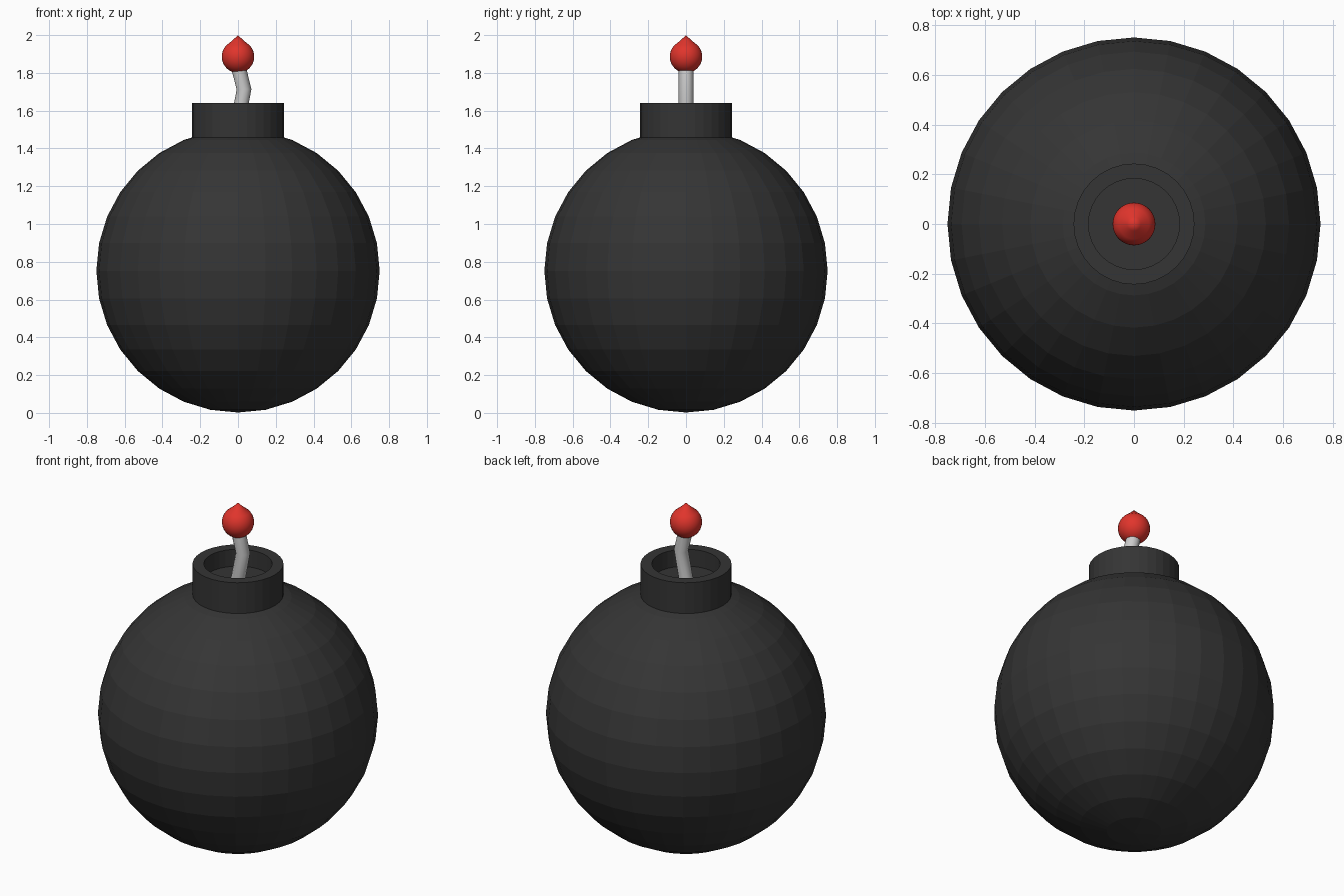
import bpy, bmesh
from math import sin, cos, radians

if "Cube" in bpy.data.objects:
    bpy.data.objects.remove(bpy.data.objects["Cube"])


def material(name, rgb):
    m = bpy.data.materials.new(name)
    m.diffuse_color = (*rgb, 1)
    m.use_nodes = True
    m.node_tree.nodes["Principled BSDF"].inputs["Base Color"].default_value = m.diffuse_color
    return m


iron = material("dark_iron", (0.035, 0.035, 0.035))
red = material("red", (0.75, 0.035, 0.025))


def lathe(name, profile, mat, segments=32, smooth=None):
    """Spin an (r, z) profile around the z axis."""
    bm = bmesh.new()
    vs = [bm.verts.new((r, 0, z)) for r, z in profile]
    es = [bm.edges.new(p) for p in zip(vs, vs[1:])]
    bmesh.ops.spin(bm, geom=vs + es, axis=(0, 0, 1), cent=(0, 0, 0),
                   angle=radians(360), steps=segments, use_merge=True)
    bmesh.ops.remove_doubles(bm, verts=bm.verts, dist=1e-5)
    bmesh.ops.recalc_face_normals(bm, faces=bm.faces)
    me = bpy.data.meshes.new(name)
    bm.to_mesh(me)
    bm.free()
    me.materials.append(mat)
    ob = bpy.data.objects.new(name, me)
    bpy.context.collection.objects.link(ob)
    if smooth:
        bpy.ops.object.select_all(action='DESELECT')
        ob.select_set(True)
        bpy.context.view_layer.objects.active = ob
        bpy.ops.object.shade_smooth_by_angle(angle=radians(smooth))
    return ob


# Faceted round body
bpy.ops.mesh.primitive_uv_sphere_add(segments=32, ring_count=16, radius=0.75,
                                     location=(0, 0, 0.752))
body = bpy.context.object
body.name = "body"
body.data.materials.append(iron)

# Neck collar with a shallow recess
lathe("neck", [(0, 1.54), (0.183, 1.54), (0.183, 1.64), (0.243, 1.64),
               (0.243, 1.41), (0, 1.41)], iron)

# Bent fuse
cu = bpy.data.curves.new("fuse", 'CURVE')
cu.dimensions = '3D'
cu.bevel_depth = 0.039
cu.bevel_resolution = 4
cu.use_fill_caps = True
sp = cu.splines.new('POLY')
path = [(-0.005, 1.52), (0.032, 1.713), (-0.005, 1.86)]
sp.points.add(len(path) - 1)
for p, (x, z) in zip(sp.points, path):
    p.co = (x, 0, z, 1)
fuse = bpy.data.objects.new("fuse", cu)
bpy.context.collection.objects.link(fuse)
bpy.ops.object.select_all(action='DESELECT')
fuse.select_set(True)
bpy.context.view_layer.objects.active = fuse
bpy.ops.object.convert(target='MESH')

# Pointed spark: ball drawn up to a tip
spark = [(0.086 * sin(radians(a)), 1.886 - 0.086 * cos(radians(a)))
         for a in range(0, 136, 9)]
lathe("spark", spark + [(0.028, 1.973), (0, 2.0)], red, smooth=40)
